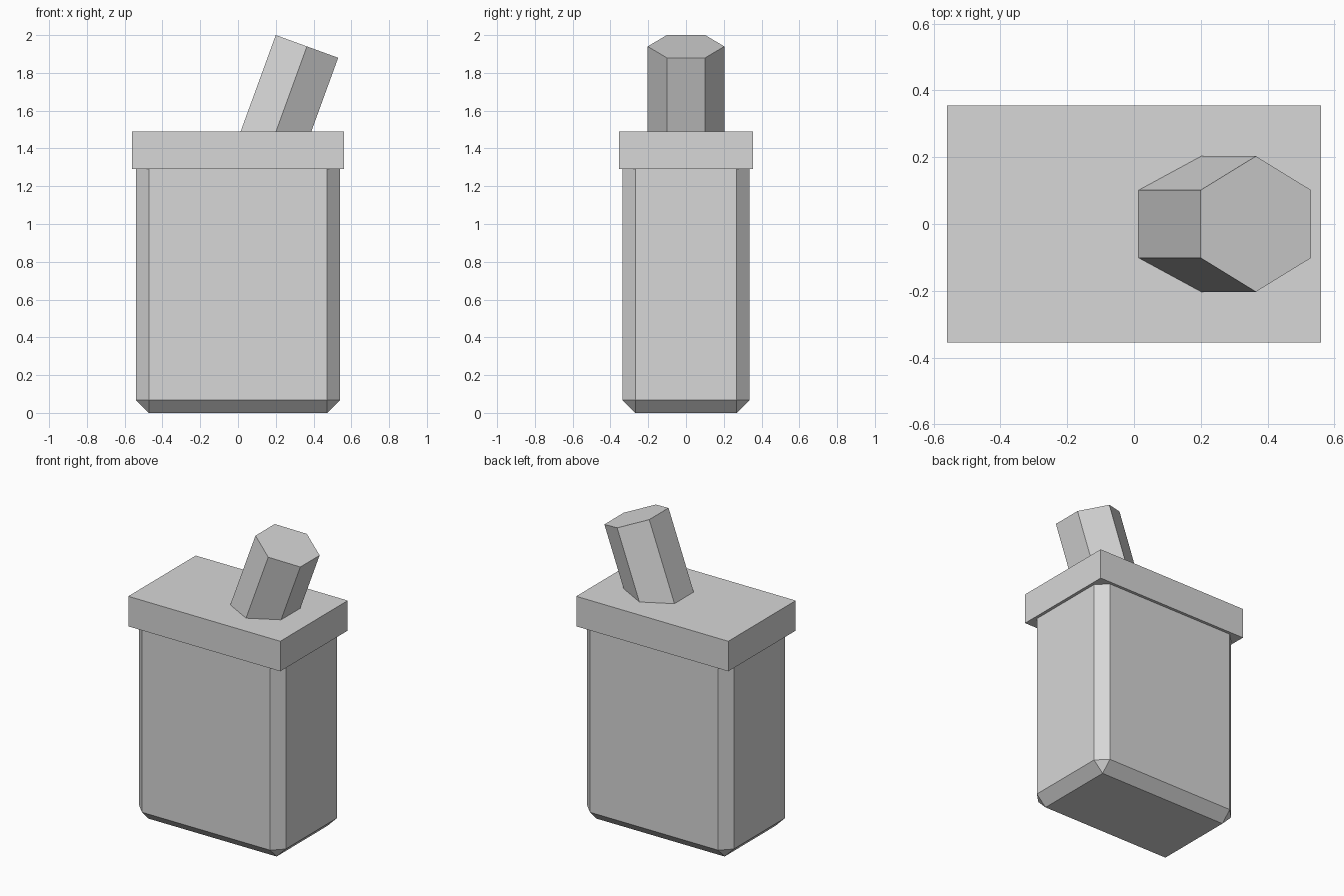
import bpy
import math
from mathutils import Matrix, Vector

cube = bpy.data.objects.get("Cube")
if cube:
    bpy.data.objects.remove(cube, do_unlink=True)

# Single flat colour
grey = bpy.data.materials.new("light_grey")
grey.use_nodes = True
colour = (0.68, 0.68, 0.68, 1)
grey.diffuse_color = colour
grey.node_tree.nodes["Principled BSDF"].inputs["Base Color"].default_value = colour


def add_box(name, width, depth, bottom, top):
    """Axis-aligned box centred on the z axis."""
    bpy.ops.mesh.primitive_cube_add(size=1)
    box = bpy.context.object
    box.name = name
    size = Vector((width, depth, top - bottom))
    box.data.transform(Matrix.Translation((0, 0, (bottom + top) / 2)) @ Matrix.Diagonal(size).to_4x4())
    box.data.materials.append(grey)
    return box


LID_BOTTOM, LID_TOP = 1.29, 1.49

# Body with chamfered edges, its top tucked inside the lid
body = add_box("body", 1.08, 0.672, 0, LID_BOTTOM + 0.1)
bevel = body.modifiers.new("chamfer", "BEVEL")
bevel.width = 0.068
bevel.segments = 1

# Sharp-edged overhanging lid
add_box("lid", 1.12, 0.71, LID_BOTTOM, LID_TOP)

# Hexagonal spout leaning to the left, its foot sunk in the lid
tilt = math.radians(20)
axis = Vector((math.sin(tilt), 0, math.cos(tilt)))
tip = Vector((0.365, 0, 1.94))
length = 0.58
bpy.ops.mesh.primitive_cylinder_add(vertices=6, radius=0.203, depth=length,
                                    location=tip - axis * length / 2,
                                    rotation=(0, tilt, 0))
spout = bpy.context.object
spout.name = "spout"
spout.data.materials.append(grey)
